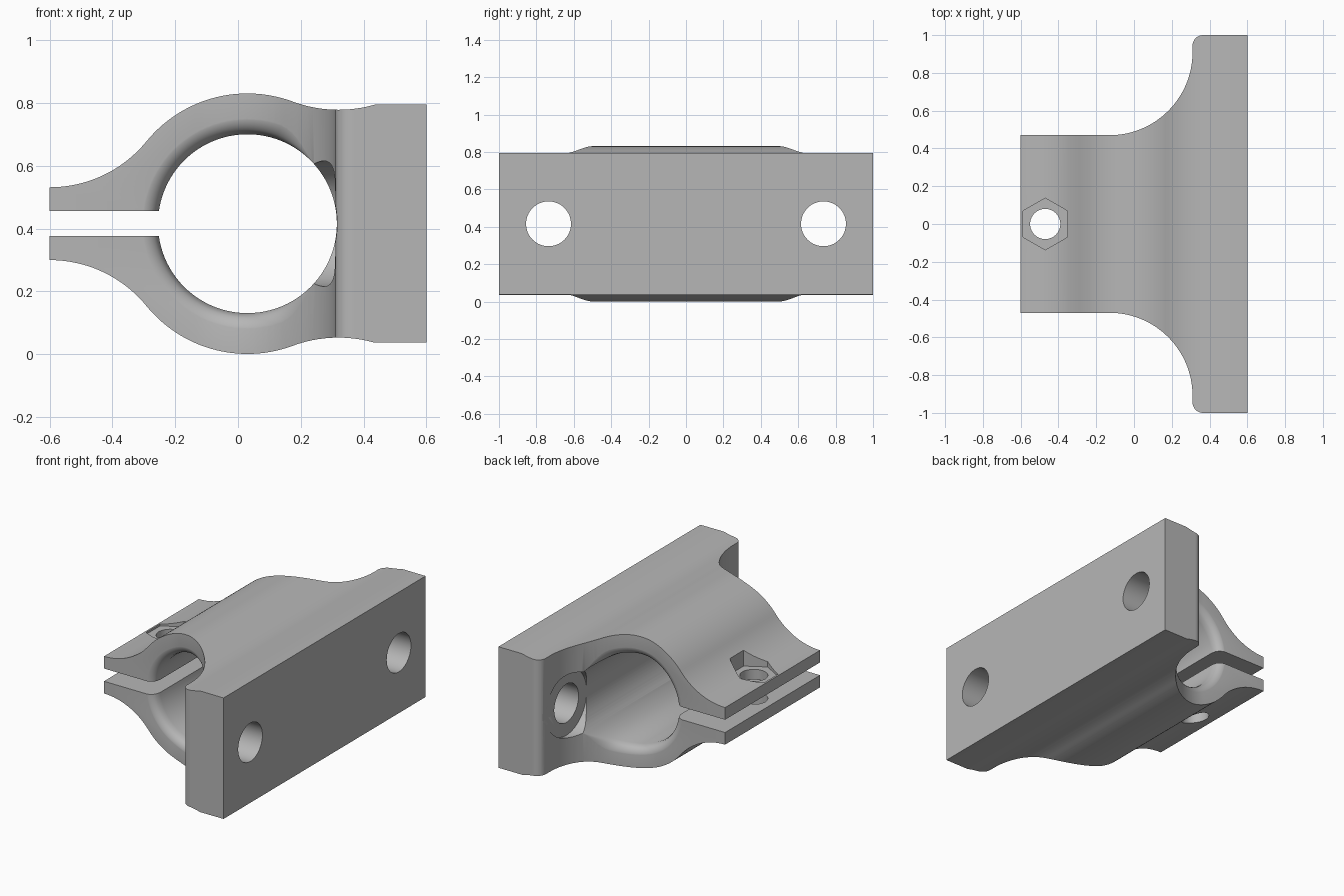
import bpy, bmesh
from math import cos, sin, pi, sqrt, radians, atan2
from mathutils import Matrix, Vector

cube = bpy.data.objects.get("Cube")
if cube:
    bpy.data.objects.remove(cube, do_unlink=True)

CX, CZ = 0.03, 0.416          # bore axis
BORE, OUTER, ROUND = 0.285, 0.415, 0.06
BOLT_Y, SCREW_X = 0.735, -0.47

grey = bpy.data.materials.new("plain grey")
grey.use_nodes = True
grey.diffuse_color = (0.47, 0.47, 0.47, 1)
grey.node_tree.nodes["Principled BSDF"].inputs["Base Color"].default_value = grey.diffuse_color


def make_object(name, bm):
    bmesh.ops.recalc_face_normals(bm, faces=bm.faces)
    mesh = bpy.data.meshes.new(name)
    bm.to_mesh(mesh)
    bm.free()
    mesh.materials.append(grey)
    obj = bpy.data.objects.new(name, mesh)
    bpy.context.collection.objects.link(obj)
    return obj


def prism(name, points, axis, low, high):
    """Extrude a 2D outline along the y or z axis."""
    bm = bmesh.new()
    place = (lambda a, b: (a, low, b)) if axis == "y" else (lambda a, b: (a, b, low))
    face = bm.faces.new([bm.verts.new(place(a, b)) for a, b in points])
    new = bmesh.ops.extrude_face_region(bm, geom=[face])["geom"]
    step = Vector((0, high - low, 0)) if axis == "y" else Vector((0, 0, high - low))
    bmesh.ops.translate(bm, vec=step, verts=[v for v in new if isinstance(v, bmesh.types.BMVert)])
    return make_object(name, bm)


def cylinder(name, radius, start, end, sides=64, turn=0.0):
    start, end = Vector(start), Vector(end)
    axis = end - start
    bm = bmesh.new()
    matrix = (Matrix.Translation((start + end) / 2)
              @ axis.to_track_quat("Z", "Y").to_matrix().to_4x4() @ Matrix.Rotation(turn, 4, "Z"))
    bmesh.ops.create_cone(bm, cap_ends=True, segments=sides, radius1=radius, radius2=radius,
                          depth=axis.length, matrix=matrix)
    return make_object(name, bm)


def arc(cx, cy, r, a0, a1, n):
    return [(cx + r * cos(a0 + (a1 - a0) * i / n), cy + r * sin(a0 + (a1 - a0) * i / n))
            for i in range(n + 1)]


def combine(obj, tool, operation):
    mod = obj.modifiers.new(tool.name, "BOOLEAN")
    mod.operation, mod.solver, mod.object = operation, "EXACT", tool
    tool.hide_render = True
    bpy.context.view_layer.objects.active = obj
    bpy.ops.object.modifier_apply(modifier=mod.name)
    bpy.data.objects.remove(tool, do_unlink=True)


# Side profile: ear sweep, round barrel, shallow dip and flange, mirrored below
ear_r, dip_r, dip_x = 0.398, 0.42, 0.32
ear_c = (-0.6, CZ + 0.116 + ear_r)
dip_c = (dip_x, CZ + 0.363 + dip_r)
ear_a = atan2(ear_c[1] - CZ, ear_c[0] - CX)
dip_a = atan2(dip_c[1] - CZ, dip_c[0] - CX)
upper = arc(*ear_c, ear_r, -pi / 2, ear_a - pi, 20)
upper += arc(CX, CZ, OUTER, ear_a, dip_a, 40)[1:]
upper += arc(*dip_c, dip_r, dip_a - pi, -pi / 2 + 0.28, 16)[1:]
upper.append((0.6, CZ + 0.379))
lower = [(x, 2 * CZ - z) for x, z in reversed(upper)]
clamp = prism("clamp_bracket", upper + lower, "y", -1.1, 1.1)

# Plan outline: narrow barrel sweeping out to the wide flange
SWEEP_X, SWEEP_Y, SWEEP_R, HALF = -0.13, 0.91, 0.44, 0.47
back = [(-0.7, HALF)] + arc(SWEEP_X, SWEEP_Y, SWEEP_R, -pi / 2, 0, 32)
back += arc(0.365, 0.945, 0.055, pi, pi / 2, 8) + [(0.7, 1.0)]
plan = back + [(x, -y) for x, y in reversed(back)]
combine(clamp, prism("plan_tool", plan, "z", -0.2, 1.2), "INTERSECT")


def end_y(x):
    """Distance of the barrel's end face from the middle."""
    if x < SWEEP_X:
        return HALF
    return SWEEP_Y - sqrt(max(0, SWEEP_R ** 2 - (x - SWEEP_X) ** 2))


# Bore tool whose rim rounding follows the swept end faces and fades at the flange
def bore_tool(segments=96, steps=8):
    levels = [None] + [1 - i / steps for i in range(steps + 1)]
    rows = [(-1, s) for s in levels] + [(1, s) for s in reversed(levels)]
    bm = bmesh.new()
    rings = []
    for side, s in rows:
        ring = []
        for i in range(segments):
            t = 2 * pi * i / segments
            fade = min(1, max(0, (0.8 - cos(t)) / 0.5))
            f = max(0.001, ROUND * fade * fade * (3 - 2 * fade))
            rho = BORE + f * (1 if s is None else s)
            x, z = CX + rho * cos(t), CZ + rho * sin(t)
            if s is None:
                y = 1.2
            else:
                y = end_y(x) + 0.001 - f * (1 - sqrt(1 - (1 - s) ** 2))
            ring.append(bm.verts.new((x, side * y, z)))
        rings.append(ring)
    for a, b in zip(rings, rings[1:]):
        for i in range(segments):
            j = (i + 1) % segments
            bm.faces.new((a[i], a[j], b[j], b[i]))
    bm.faces.new(rings[0])
    bm.faces.new(rings[-1])
    return make_object("bore_tool", bm)


combine(clamp, bore_tool(), "DIFFERENCE")

# Clamping slot between the ears
slot = [(-0.8, CZ - 0.04), (-0.1, CZ - 0.04), (-0.1, CZ + 0.04), (-0.8, CZ + 0.04)]
combine(clamp, prism("slot_tool", slot, "y", -0.8, 0.8), "DIFFERENCE")

# Flange bolt holes and head clearance pockets
for y in (-BOLT_Y, BOLT_Y):
    combine(clamp, cylinder("bolt_tool", 0.12, (0.1, y, CZ), (0.8, y, CZ)), "DIFFERENCE")
    combine(clamp, cylinder("pocket_tool", 0.2, (0, y, CZ), (0.314, y, CZ)), "DIFFERENCE")

# Ear screw hole with a hexagonal nut recess on top
combine(clamp, cylinder("screw_tool", 0.08, (SCREW_X, 0, -0.2), (SCREW_X, 0, 1.2), 48), "DIFFERENCE")
hexagon = arc(SCREW_X, 0, 0.137, pi / 6, pi / 6 + 2 * pi * 5 / 6, 5)
combine(clamp, prism("nut_tool", hexagon, "z", CZ + 0.104, 1.2), "DIFFERENCE")

# Smooth curved faces, keeping hard edges
bpy.ops.object.select_all(action="DESELECT")
clamp.select_set(True)
bpy.context.view_layer.objects.active = clamp
bpy.ops.object.shade_smooth_by_angle(angle=radians(25))
